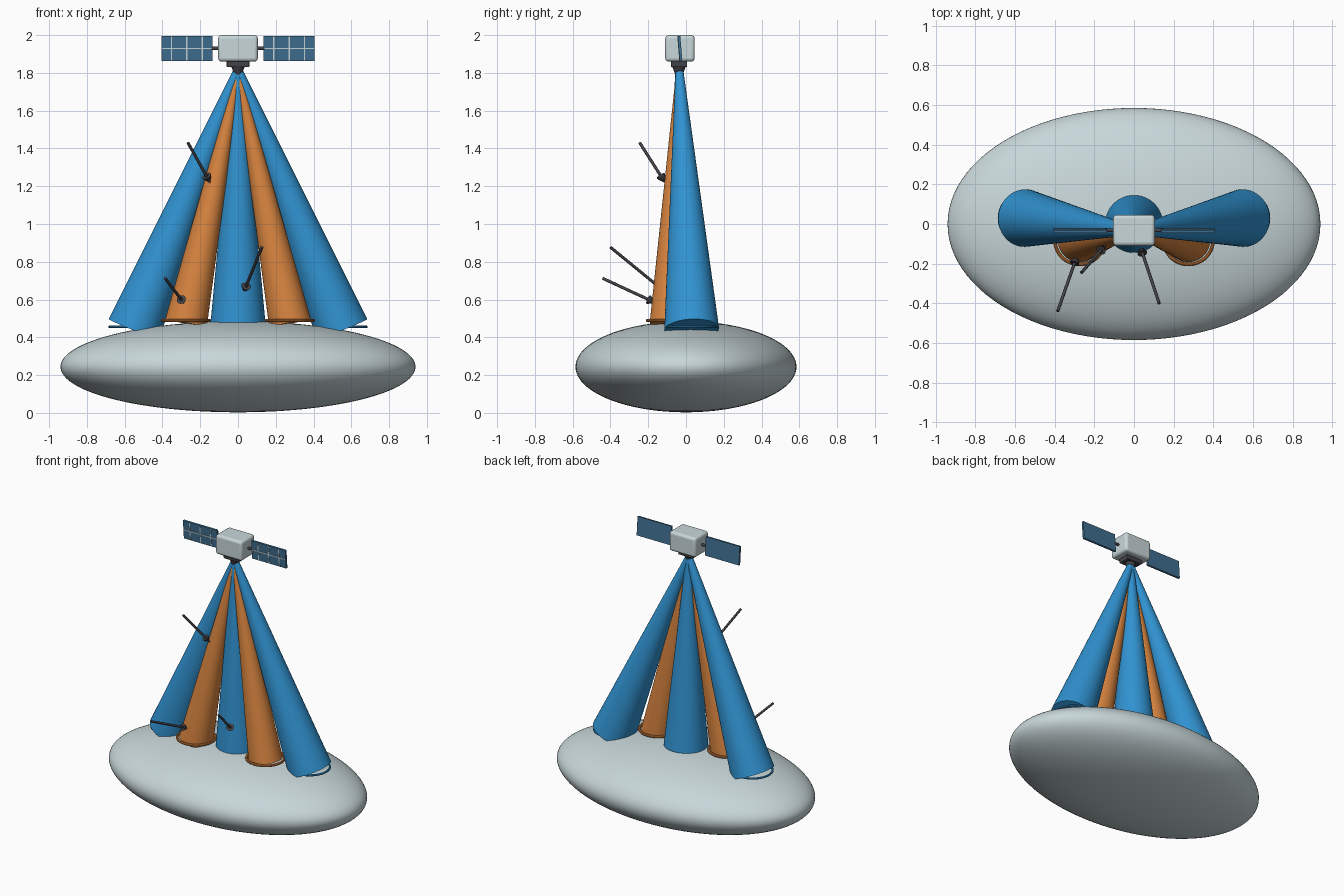
import bpy, bmesh, math
from mathutils import Vector, Matrix

if "Cube" in bpy.data.objects:
    bpy.data.objects.remove(bpy.data.objects["Cube"])


def material(name, rgb):
    m = bpy.data.materials.new(name)
    m.diffuse_color = (*rgb, 1)
    m.use_nodes = True
    m.node_tree.nodes["Principled BSDF"].inputs["Base Color"].default_value = m.diffuse_color
    return m


PALE = material("pale_grey", (0.58, 0.68, 0.70))
BLUE = material("bright_blue", (0.03, 0.29, 0.64))
ORANGE = material("orange", (0.68, 0.23, 0.05))
DARK = material("dark_grey", (0.055, 0.055, 0.065))
PANEL = material("panel_blue", (0.05, 0.16, 0.29))


def finish(obj, name, mat, smooth=True):
    obj.name = name
    obj.data.materials.append(mat)
    if smooth:
        bpy.ops.object.shade_smooth_by_angle(angle=math.radians(35))
    return obj


def box(name, loc, size, mat, bevel=0.0, tilt=0.0):
    bpy.ops.mesh.primitive_cube_add(size=1, location=loc, rotation=(tilt, 0, 0))
    o = bpy.context.object
    o.scale = size
    bpy.ops.object.transform_apply(location=False, rotation=False, scale=True)
    if bevel:
        b = o.modifiers.new("bevel", 'BEVEL')
        b.width, b.segments = bevel, 4
    return finish(o, name, mat, bevel > 0)


def cone(name, start, end, r_start, r_end, mat, sides=48):
    """Tapered cylinder running between two points."""
    a, b = Vector(start), Vector(end)
    bpy.ops.mesh.primitive_cone_add(vertices=sides, radius1=r_start, radius2=r_end,
                                    depth=(b - a).length, location=(a + b) / 2)
    o = bpy.context.object
    o.rotation_euler = (b - a).to_track_quat('Z', 'Y').to_euler()
    return finish(o, name, mat)


def ring(name, loc, radius, tube, mat):
    bpy.ops.mesh.primitive_torus_add(location=loc, major_radius=radius, minor_radius=tube,
                                     major_segments=64, minor_segments=10)
    return finish(bpy.context.object, name, mat)


# Flattened ground island
bpy.ops.mesh.primitive_uv_sphere_add(segments=96, ring_count=48, radius=1, location=(0, 0, 0.244))
island = bpy.context.object
island.scale = (0.94, 0.585, 0.241)
finish(island, "island", PALE)

# Beams fanning down from the satellite, with footprint rings
apex = (0, -0.035, 1.82)
cone("centre_beam", (0, 0, 0.48), apex, 0.145, 0.02, BLUE)
for side, s in (("left", -1), ("right", 1)):
    cone(side + "_outer_beam", (s * 0.55, 0.03, 0.443), apex, 0.145, 0.02, BLUE)
    ring(side + "_outer_ring", (s * 0.55, 0.03, 0.455), 0.13, 0.007, BLUE)
    cone(side + "_inner_beam", (s * 0.275, -0.08, 0.475), (0, -0.038, 1.80), 0.112, 0.015, ORANGE)
    ring(side + "_inner_ring", (s * 0.275, -0.08, 0.489), 0.124, 0.009, ORANGE)

# Pointer arrows: thin shaft with a cone tip
pointers = [((-0.265, -0.245, 1.43), (-0.145, -0.108, 1.215)),
            ((-0.385, -0.44, 0.712), (-0.285, -0.155, 0.58)),
            ((0.127, -0.40, 0.877), (0.03, -0.11, 0.64))]
for i, (tail, tip) in enumerate(pointers, 1):
    t, p = Vector(tail), Vector(tip)
    neck = p - (p - t).normalized() * 0.05
    cone(f"pointer_shaft_{i}", t, neck, 0.008, 0.008, DARK, 12)
    cone(f"pointer_tip_{i}", neck, p, 0.025, 0.0, DARK, 20)

# Satellite body, antenna mount and horn
Y = -0.032
box("satellite_body", (0, Y, 1.93), (0.21, 0.156, 0.14), PALE, 0.018)
box("antenna_mount", (0, Y - 0.005, 1.846), (0.12, 0.085, 0.032), DARK, 0.005)
cone("antenna_horn", (0, Y - 0.005, 1.79), (0, Y - 0.005, 1.835), 0.02, 0.036, DARK, 24)

# Solar wings with arms and pale grid strips on the front face
TILT = 0.08
turn = Matrix.Rotation(TILT, 3, 'X')
for side, s in (("left", -1), ("right", 1)):
    cone(side + "_wing_arm", (s * 0.09, Y, 1.93), (s * 0.145, Y, 1.93), 0.009, 0.009, DARK, 12)
    centre = Vector((s * 0.271, Y, 1.93))
    box(side + "_solar_wing", centre, (0.27, 0.014, 0.132), PANEL, 0, TILT)
    strips = [(0, 0.262, 0.007)] + [(dx, 0.006, 0.126) for dx in (-0.082, 0, 0.082)]
    for i, (dx, w, h) in enumerate(strips, 1):
        loc = centre + turn @ Vector((dx, -0.0075, 0))
        box(f"{side}_wing_strip_{i}", loc, (w, 0.003, h), PALE, 0, TILT)
